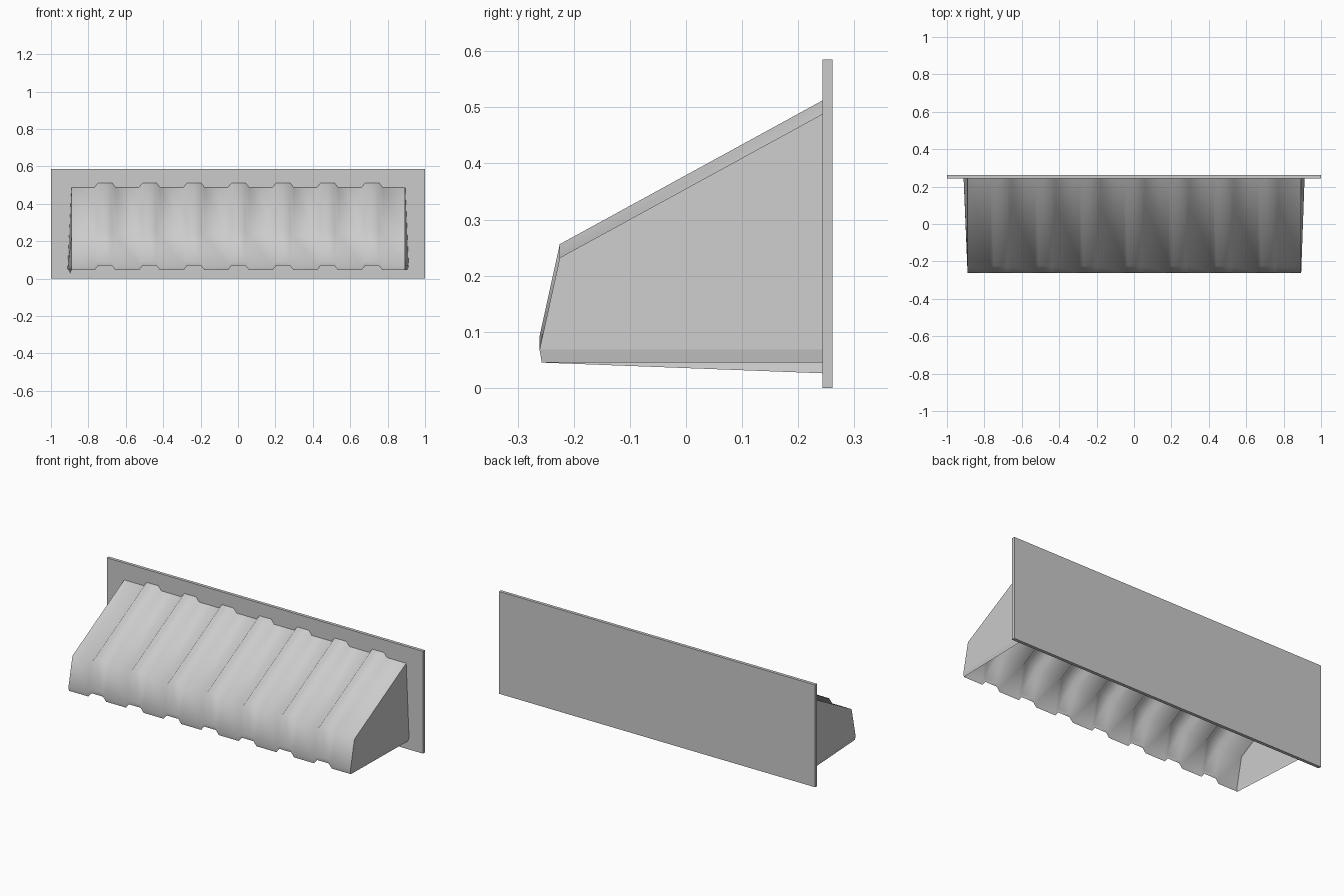
import bpy

if "Cube" in bpy.data.objects:
    bpy.data.objects.remove(bpy.data.objects["Cube"])


def make(name, verts, faces, smooth=False):
    me = bpy.data.meshes.new(name)
    me.from_pydata(verts, [], faces)
    me.update()
    ob = bpy.data.objects.new(name, me)
    bpy.context.collection.objects.link(ob)
    if smooth:
        me.polygons.foreach_set("use_smooth", [True] * len(me.polygons))
    return ob


# Wall plate
bpy.ops.mesh.primitive_cube_add(size=1, location=(0, 0.252, 0.2925))
plate = bpy.context.object
plate.name = "wall_plate"
plate.scale = (2, 0.018, 0.585)
bpy.ops.object.transform_apply(location=False, rotation=False, scale=True)

# Corrugated canopy: side profile (y, z) swept along x, lifted at each rib
profile = [(0.243, 0.488), (-0.225, 0.232), (-0.261, 0.068), (-0.257, 0.045)]
X0, X1, RISE = -0.89, 0.894, 0.024
stations = [(X0, 0)]
for i in range(7):
    c = 0.003 + (i - 3) * 0.238
    stations += [(c - 0.056, 0), (c - 0.037, RISE), (c + 0.037, RISE), (c + 0.056, 0)]
stations.append((X1, 0))
n = len(profile)
verts = [(x, y, z + dz) for x, dz in stations for y, z in profile]
faces = [(i * n + j, i * n + j + 1, (i + 1) * n + j + 1, (i + 1) * n + j)
         for i in range(len(stations) - 1) for j in range(n - 1)]
make("corrugated_canopy", verts, faces, smooth=True)


# Splayed end panels with a folded strip along the lower edge
def end_panel(name, x, fold, bottom):
    v = [(x, y, z) for y, z in profile] + [bottom, fold]
    f = [(0, 1, 2, 5), (2, 3, 4, 5)]
    if x < 0:
        f = [q[::-1] for q in f]
    make(name, v, f)


end_panel("right_end_panel", X1, (0.912, 0.243, 0.068), (0.904, 0.243, 0.045))
end_panel("left_end_panel", X0, (-0.911, 0.243, 0.052), (-0.898, 0.243, 0.026))
